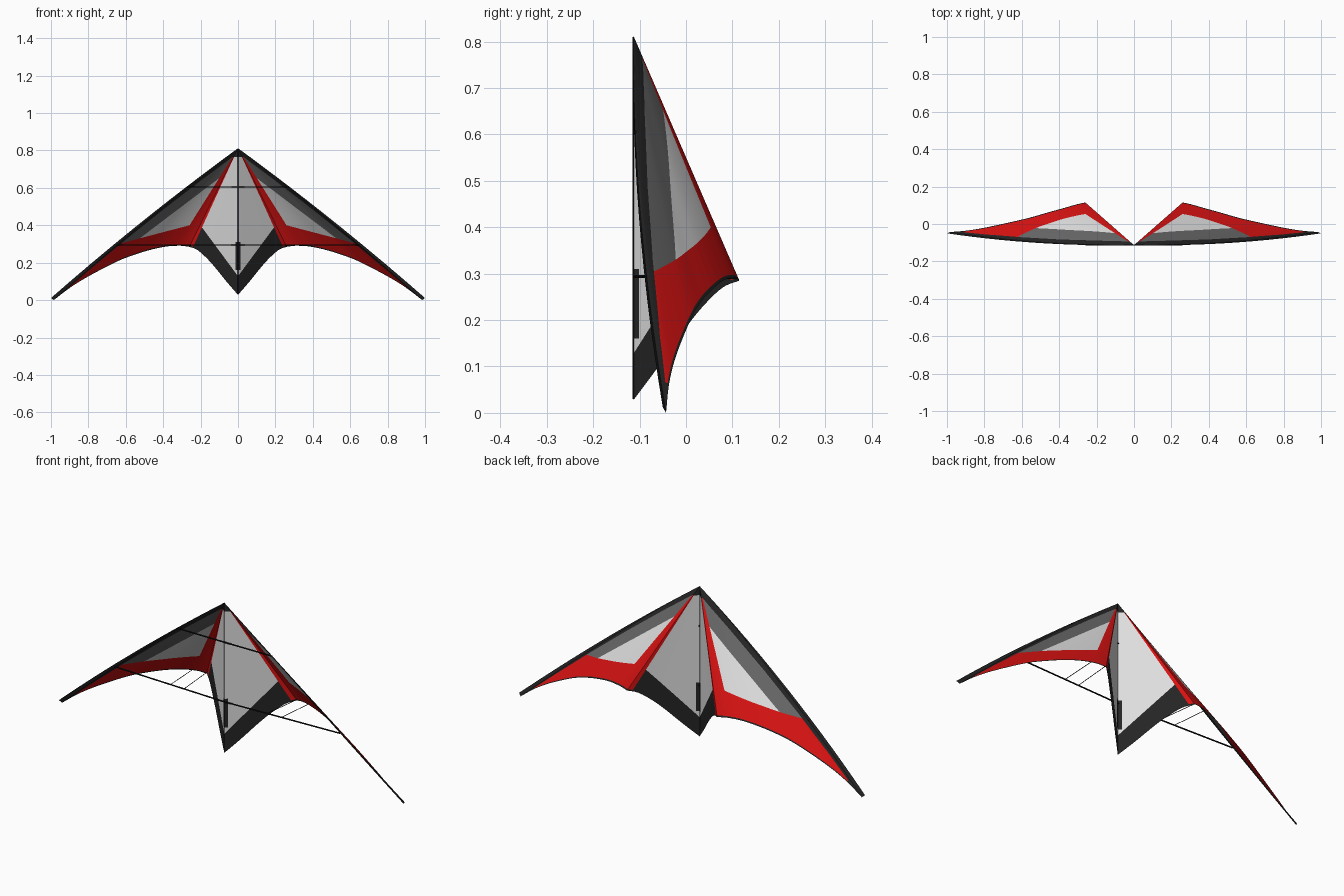
import bpy, bmesh
from mathutils import Vector as V

if "Cube" in bpy.data.objects:
    bpy.data.objects.remove(bpy.data.objects["Cube"])


def material(name, rgb):
    m = bpy.data.materials.new(name)
    m.diffuse_color = (*rgb, 1)
    m.use_nodes = True
    m.node_tree.nodes["Principled BSDF"].inputs["Base Color"].default_value = m.diffuse_color
    return m


SILVER, RED, CHARCOAL, BLACK = range(4)
mats = [material("silver cloth", (.74, .74, .74)),
        material("red cloth", (.68, .006, .006)),
        material("charcoal cloth", (.135, .135, .135)),
        material("black cloth", (.018, .018, .018))]
rod_mat = material("black rod", (.006, .006, .006))

NOSE = V((0, -.113, .812))
KEEL = V((.26, .115, .285))
# trailing edge of the right half: centre to keel, then keel to wing tip
INNER = [(0, -.113, .028), (.058, -.063, .095), (.127, -.003, .18),
         (.173, .037, .23), (.22, .079, .27), tuple(KEEL)]
OUTER = [tuple(KEEL), (.31, .104, .291), (.38, .084, .287), (.46, .062, .271),
         (.55, .036, .244), (.65, .012, .205), (.8, -.02, .127),
         (.9, -.036, .065), (.985, -.043, 0)]
TIP = V((.999, -.05, .012))


def smooth(pts, n=5):
    """Catmull-Rom curve through the points"""
    p = [V(q) for q in pts]
    p = [2 * p[0] - p[1]] + p + [2 * p[-1] - p[-2]]
    out = []
    for a, b, c, d in zip(p, p[1:], p[2:], p[3:]):
        for i in range(n):
            t = i / n
            out.append(.5 * (2 * b + (c - a) * t + (2 * a - 5 * b + 4 * c - d) * t * t
                             + (3 * b - a - 3 * c + d) * t ** 3))
    return out + [p[-2]]


def sail_point(edge, s):
    """Point on the line from nose to trailing edge, bowed near the leading edge"""
    k = edge.x / (NOSE.z - edge.z)
    w = min(1, max(0, (k - .495) / .75))
    return NOSE + (edge - NOSE) * s + V((.008, -.02, .012)) * (4 * s * (1 - s) * w)


class Seam:
    """Straight seam in the front view; side() is positive above it"""
    def __init__(self, a, b, shift=0):
        self.n = V((a[1] - b[1], 0, b[0] - a[0])).normalized()
        self.a = V((a[0], 0, a[1])) + self.n * shift

    def side(self, p):
        return (p - self.a).dot(self.n)


lead = [sail_point(TIP, i / 5) for i in range(6)]
sleeve = [Seam((a.x, a.z), (b.x, b.z), -.02) for a, b in zip(lead, lead[1:])]
keel_in = Seam((0, .812), (.455 * .8, .012))
keel_out = Seam((0, .812), (.63 * .8, .012))
tail_top = Seam((.02, .155), (.19, .385))
band_top = Seam((.26, .40), (.66, .295))
panel_top = Seam((.11, .645), (.51, .342))
nose_cap = Seam((0, .765), (1, .765))
strip_top = Seam((0, .31), (1, .31))
strip_low = Seam((0, .16), (1, .16))
strip_side = Seam((.014, 1), (.014, 0))
tip_cap = Seam((.905, 1), (.905, 0))


def cloth(p):
    if any(s.side(p) > 0 for s in sleeve + [nose_cap, tip_cap]):
        return BLACK
    if keel_in.side(p) < 0:
        strip = strip_side.side(p) < 0 and strip_top.side(p) < 0 < strip_low.side(p)
        return BLACK if strip or tail_top.side(p) < 0 else SILVER
    if keel_out.side(p) < 0 or band_top.side(p) < 0:
        return RED
    return CHARCOAL if panel_top.side(p) > 0 else SILVER


# sail: fan of cloth from the nose, cut along its seams, mirrored
edge = smooth(INNER) + smooth(OUTER)[1:] + [TIP]
rows = [i / 14 for i in range(1, 14)] + [.988, 1]
bm = bmesh.new()
nose = bm.verts.new(NOSE)
grid = [[bm.verts.new(sail_point(e, s)) for s in rows] for e in edge]
for a, b in zip(grid, grid[1:]):
    bm.faces.new((nose, a[0], b[0]))
    for j in range(len(rows) - 1):
        f = bm.faces.new((a[j], a[j + 1], b[j + 1], b[j]))
        if j == len(rows) - 2:
            f.material_index = BLACK          # hem
for s in sleeve + [keel_in, keel_out, tail_top, band_top, panel_top, nose_cap,
                   strip_top, strip_low, strip_side, tip_cap]:
    bmesh.ops.bisect_plane(bm, geom=bm.verts[:] + bm.edges[:] + bm.faces[:],
                           dist=1e-5, plane_co=s.a, plane_no=s.n)
for f in bm.faces:
    if f.material_index != BLACK:
        f.material_index = cloth(f.calc_center_median())
me = bpy.data.meshes.new("sail")
bm.to_mesh(me)
bm.free()
for m in mats:
    me.materials.append(m)
sail = bpy.data.objects.new("sail", me)
bpy.context.collection.objects.link(sail)
mod = sail.modifiers.new("mirror", 'MIRROR')
mod.merge_threshold = 1e-4


def rod(name, pts, r):
    """Round rod through the points"""
    cu = bpy.data.curves.new(name, 'CURVE')
    cu.dimensions = '3D'
    cu.bevel_depth, cu.bevel_resolution, cu.use_fill_caps = r, 1, True
    sp = cu.splines.new('POLY')
    sp.points.add(len(pts) - 1)
    for q, p in zip(sp.points, pts):
        q.co = (*p, 1)
    cu.materials.append(rod_mat)
    ob = bpy.data.objects.new(name, cu)
    bpy.context.collection.objects.link(ob)


# frame rods
rod("spine", [(0, -.1135, .03), (0, -.1135, .81)], .0015)
rod("upper_spreader", [(-.275, -.11, .605), (0, -.112, .605), (.275, -.11, .605)], .0035)
rod("lower_spreader", [(-.65, -.087, .294), (0, -.112, .294), (.65, -.087, .294)], .0035)
for side, sx in (("left", -1), ("right", 1)):
    for i, (x0, x1, y1) in enumerate(((.24, .262, .112), (.32, .335, .097))):
        rod(f"standoff_{side}_{i + 1}", [(sx * x0, -.102, .294), (sx * x1, y1, .29)], .0015)
